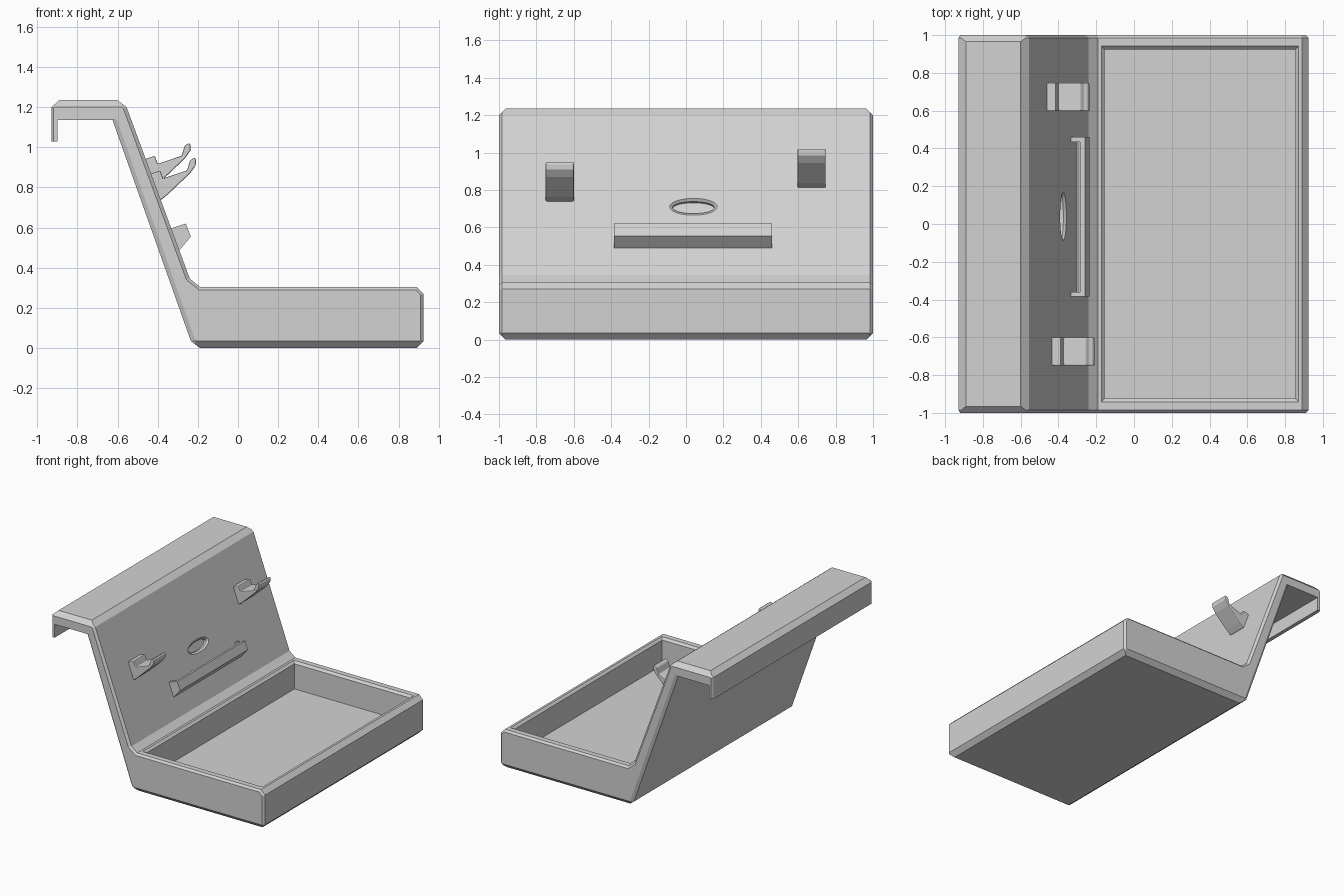
import bpy, bmesh, math
from mathutils import Vector, Matrix

if "Cube" in bpy.data.objects:
    bpy.data.objects.remove(bpy.data.objects["Cube"])

grey = bpy.data.materials.new("light_grey")
grey.diffuse_color = (0.65, 0.65, 0.65, 1)
grey.use_nodes = True
grey.node_tree.nodes["Principled BSDF"].inputs["Base Color"].default_value = grey.diffuse_color


def finish(bm, name):
    bmesh.ops.recalc_face_normals(bm, faces=bm.faces)
    me = bpy.data.meshes.new(name)
    bm.to_mesh(me)
    bm.free()
    ob = bpy.data.objects.new(name, me)
    bpy.context.collection.objects.link(ob)
    me.materials.append(grey)
    return ob


def loft(rings):
    """Skin a list of closed rings and cap both ends."""
    bm = bmesh.new()
    vs = [[bm.verts.new(p) for p in r] for r in rings]
    n = len(vs[0])
    for a, b in zip(vs, vs[1:]):
        for i in range(n):
            j = (i + 1) % n
            bm.faces.new((a[i], a[j], b[j], b[i]))
    bm.faces.new(vs[0])
    bm.faces.new(vs[-1])
    return bm


def extrude(profile, y0, y1, name, bevel=0):
    ob = finish(loft([[(x, y, z) for x, z in profile] for y in (y0, y1)]), name)
    if bevel:
        m = ob.modifiers.new("soft_edges", 'BEVEL')
        m.width, m.segments, m.limit_method = bevel, 2, 'ANGLE'
        m.angle_limit = math.radians(40)
    return ob


def cut(ob, cutter):
    m = ob.modifiers.new("cut", 'BOOLEAN')
    m.operation, m.solver, m.object = 'DIFFERENCE', 'EXACT', cutter
    cutter.hide_render = True
    cutter.hide_set(True)


# Body outline: x, z, and the inset of each corner on the end faces
outline = [
    (-0.93, 1.03, 0.01, 0), (-0.93, 1.20, 0.01, -0.005), (-0.89, 1.235, 0.005, -0.015),
    (-0.60, 1.235, -0.01, -0.015), (-0.555, 1.20, -0.017, -0.005),
    (-0.24, 0.345, -0.017, -0.005), (-0.19, 0.305, -0.005, -0.015),
    (0.89, 0.305, -0.005, -0.015), (0.925, 0.27, -0.015, -0.005),
    (0.925, 0.035, -0.015, 0.005), (0.89, 0, -0.005, 0.01),
    (-0.19, 0, 0.005, 0.01), (-0.235, 0.035, 0.022, 0.005),
    (-0.625, 1.135, 0.022, 0), (-0.90, 1.135, 0, 0), (-0.90, 1.03, 0, 0)]
full = [(x, z) for x, z, a, b in outline]
small = [(x + a, z + b) for x, z, a, b in outline]
bm = loft([[(x, y, z) for x, z in p] for y, p in
           ((-1, small), (-0.985, full), (0.985, full), (1, small))])
bmesh.ops.recalc_face_normals(bm, faces=bm.faces)

# Wider chamfers along the bottom and top side edges
for sy in (-1, 1):
    for z, sz in ((0, -1), (1.235, 1)):
        r = bmesh.ops.bisect_plane(
            bm, geom=bm.verts[:] + bm.edges[:] + bm.faces[:], dist=1e-5,
            plane_co=(0, sy * 0.965, z), plane_no=(0, sy, sz), clear_outer=True)
        edges = [e for e in r['geom_cut']
                 if isinstance(e, bmesh.types.BMEdge) and e.is_boundary]
        bmesh.ops.holes_fill(bm, edges=edges, sides=0)
body = finish(bm, "tray_and_hanging_back")


# Tray hollow with a chamfered rim
def rect(g, z):
    return [(-0.155 - g, -0.925 - g, z), (0.855 + g, -0.925 - g, z),
            (0.855 + g, 0.925 + g, z), (-0.155 - g, 0.925 + g, z)]


cut(body, finish(loft([rect(0, 0.09), rect(0, 0.288),
                       rect(0.017, 0.305), rect(0.017, 0.34)]), "tray_cutter"))


# Back panel line, and the shallow oval recess in it
def panel_x(z):
    return -0.24 - (z - 0.345) * 0.3684


normal = Vector((0.938, 0, 0.346))
up = Vector((-0.346, 0, 0.938))
centre = Vector((panel_x(0.71), 0.04, 0.71))


def oval(a, b, d):
    return [centre + normal * d + Vector((0, a * math.cos(t), 0)) + up * (b * math.sin(t))
            for t in (i * math.tau / 48 for i in range(48))]


cut(body, finish(loft([oval(0.112, 0.034, -0.03), oval(0.112, 0.034, -0.012),
                       oval(0.127, 0.048, 0.0), oval(0.127, 0.048, 0.03)]), "oval_cutter"))

# Ledge: a lipped trough with closed ends
trough = [(panel_x(0.49) - 0.01, 0.49), (-0.29, 0.49), (-0.235, 0.555), (-0.26, 0.62),
          (-0.285, 0.612), (-0.265, 0.56), (-0.297, 0.522), (panel_x(0.522) - 0.01, 0.522)]
end = [(panel_x(0.49) - 0.01, 0.49), (-0.29, 0.49), (-0.235, 0.555), (-0.26, 0.62),
       (panel_x(0.595), 0.597), (panel_x(0.595) - 0.01, 0.593)]
extrude(trough, -0.36, 0.435, "ledge_trough")
extrude(end, -0.385, -0.36, "ledge_end_front")
extrude(end, 0.435, 0.46, "ledge_end_back")

# Two hooks on the back panel
hook = [(-0.445, 0.865), (-0.388, 0.885), (-0.373, 0.845), (-0.254, 0.885),
        (-0.239, 0.935), (-0.217, 0.949), (-0.209, 0.94), (-0.211, 0.91),
        (-0.239, 0.87), (-0.35, 0.765), (-0.383, 0.738), (-0.40, 0.745)]
for name, y0, dz in (("hook_front", -0.75, 0), ("hook_back", 0.597, 0.073)):
    extrude([(x - dz * 0.3684, z + dz) for x, z in hook], y0, y0 + 0.15, name, 0.007)
